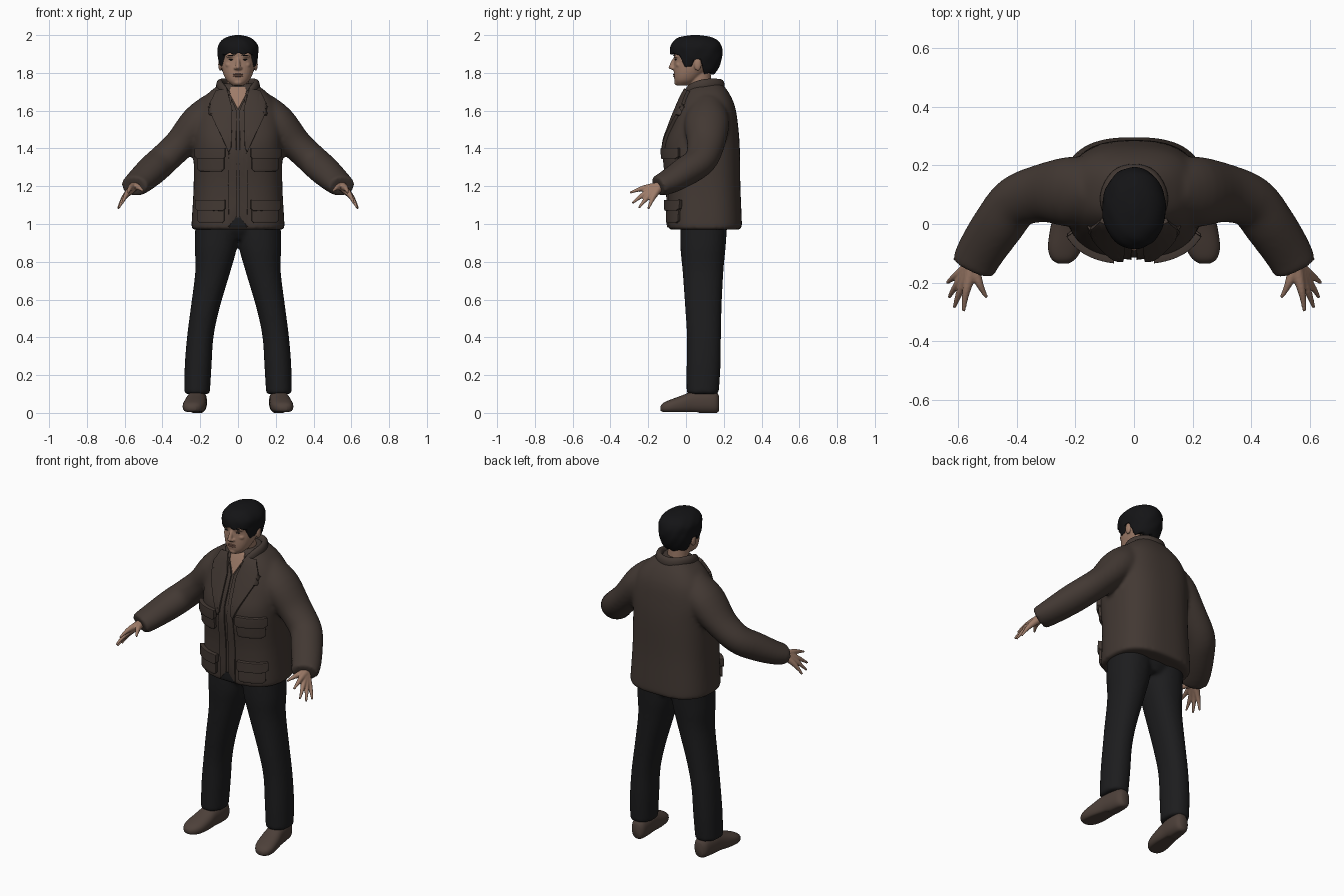
import bpy, bmesh, math
from mathutils import Vector, Matrix

cube = bpy.data.objects.get("Cube")
if cube:
    bpy.data.objects.remove(cube, do_unlink=True)

X, Y, Z = Vector((1, 0, 0)), Vector((0, 1, 0)), Vector((0, 0, 1))
SIDES = (1, -1)


def material(name, *rgb):
    mat = bpy.data.materials.new(name)
    mat.use_nodes = True
    mat.diffuse_color = (*rgb, 1)
    shader = mat.node_tree.nodes["Principled BSDF"]
    shader.inputs["Base Color"].default_value = (*rgb, 1)
    shader.inputs["Roughness"].default_value = 0.8
    return mat


brown = material("jacket brown", .055, .04, .033)
black = material("trouser black", .012, .012, .013)
hair_black = material("hair black", .007, .007, .008)
skin = material("skin", .34, .2, .14)
lip = material("lip", .22, .11, .08)
leather = material("shoe leather", .075, .052, .042)


def finish(bm, name, mat, voxel=0, smooth=0):
    """Turn a bmesh into an object, optionally fusing overlapping forms."""
    bmesh.ops.recalc_face_normals(bm, faces=bm.faces)
    mesh = bpy.data.meshes.new(name)
    bm.to_mesh(mesh)
    bm.free()
    mesh.materials.append(mat)
    mesh.polygons.foreach_set("use_smooth", [True] * len(mesh.polygons))
    obj = bpy.data.objects.new(name, mesh)
    bpy.context.collection.objects.link(obj)
    if voxel:
        fuse = obj.modifiers.new("fuse", 'REMESH')
        fuse.mode, fuse.voxel_size, fuse.use_smooth_shade = 'VOXEL', voxel, True
    if smooth:
        soft = obj.modifiers.new("soften", 'SMOOTH')
        soft.factor, soft.iterations = .5, smooth
    return obj


def spline(rows, steps):
    """Catmull-Rom interpolation through rows of numbers."""
    rows = [Vector(r) for r in rows]
    out = []
    for i in range(len(rows) - 1):
        a, b, c, d = (rows[min(max(k, 0), len(rows) - 1)] for k in range(i - 1, i + 3))
        for s in range(steps):
            t = s / steps
            out.append(b + (c - a) * (t / 2) + (a * 2 - b * 5 + c * 4 - d) * (t * t / 2)
                       + (b * 3 - a - c * 3 + d) * (t ** 3 / 2))
    return out + [rows[-1]]


def loft(bm, rows, axes=None, power=2, side=1, steps=4, n=32):
    """Skin rounded sections (x, y, z, half width, half depth) along a path."""
    rows = spline(rows, steps)
    rings = []
    for i, (x, y, z, a, b) in enumerate(rows):
        if axes:
            u, v = axes
        else:
            tangent = (rows[min(i + 1, len(rows) - 1)] - rows[max(i - 1, 0)]).to_3d()
            tangent = Vector(tangent[:3]).normalized()
            u = tangent.cross(Z).normalized()
            v = u.cross(tangent)
        ring = []
        for k in range(n):
            c, s = math.cos(math.tau * k / n), math.sin(math.tau * k / n)
            p = Vector((x, y, z)) + u * (a * math.copysign(abs(c) ** (2 / power), c)) \
                + v * (b * math.copysign(abs(s) ** (2 / power), s))
            ring.append(bm.verts.new((p.x * side, p.y, p.z)))
        rings.append(ring)
    for low, high in zip(rings, rings[1:]):
        for k in range(n):
            bm.faces.new((low[k - 1], low[k], high[k], high[k - 1]))
    bm.faces.new(rings[0])
    bm.faces.new(rings[-1])


def ball(bm, centre, size):
    bmesh.ops.create_uvsphere(bm, u_segments=20, v_segments=12, radius=1,
                              matrix=Matrix.Translation(centre) @ Matrix.Diagonal((*size, 1)))


# Jacket body and sleeves, fused
bm = bmesh.new()
loft(bm, [(0, .1, .97, .243, .192), (0, .1, 1, .246, .196), (0, .095, 1.2, .235, .193),
          (0, .085, 1.4, .235, .2), (0, .098, 1.52, .235, .178), (0, .11, 1.62, .21, .15),
          (0, .11, 1.69, .16, .12), (0, .105, 1.745, .09, .085)], (X, Y), power=2.6, n=48)
for side in SIDES:
    loft(bm, [(.12, .115, 1.6, .1, .1), (.21, .11, 1.53, .12, .1), (.31, .105, 1.42, .1, .083),
              (.4, .075, 1.335, .09, .08), (.46, 0, 1.28, .088, .078),
              (.52, -.09, 1.225, .082, .066), (.55, -.15, 1.2, .076, .055)], side=side)
jacket = finish(bm, "jacket", brown, .011, 8)


def patch(name, outline, mat, thick, side=1):
    """Lay a shaped panel onto the front of the jacket."""
    bm = bmesh.new()
    bm.faces.new([bm.verts.new((x * side, -.5, z)) for x, z in outline])
    bmesh.ops.triangulate(bm, faces=bm.faces)
    bmesh.ops.subdivide_edges(bm, edges=bm.edges, cuts=7, use_grid_fill=True)
    obj = finish(bm, name, mat)
    wrap = obj.modifiers.new("wrap", 'SHRINKWRAP')
    wrap.target, wrap.wrap_method = jacket, 'PROJECT'
    wrap.use_project_y, wrap.use_positive_direction = True, True
    shell = obj.modifiers.new("thickness", 'SOLIDIFY')
    shell.thickness, shell.offset = thick, 0
    edge = obj.modifiers.new("soft edge", 'BEVEL')
    edge.width, edge.segments, edge.limit_method = thick / 5, 2, 'ANGLE'
    edge.angle_limit = math.radians(50)


def box(left, right, low, high, round_by=.012):
    r = round_by
    return [(left + r, low), (right - r, low), (right, low + r), (right, high),
            (left, high), (left, low + r)]


# Jacket front details
patch("neck_opening", [(0, 1.605), (.045, 1.69), (.04, 1.725), (-.04, 1.725), (-.045, 1.69)],
      skin, .009)
patch("hem_opening", [(-.045, .982), (.045, .982), (.03, 1.035), (-.03, 1.035)], black, .009)
for side, label in zip(SIDES, ("left", "right")):
    patch(label + "_placket", [(.008, 1.04), (.05, .985), (.048, 1.58), (.035, 1.66), (.008, 1.6)],
          brown, .016, side)
    patch(label + "_lapel", [(.035, 1.4), (.05, 1.38), (.137, 1.57), (.122, 1.6), (.145, 1.63),
                             (.11, 1.7), (.055, 1.71), (.03, 1.6)], brown, .034, side)
    for part, base in (("chest", 1.28), ("lower", 1.005)):
        patch(f"{label}_{part}_pocket", box(.072, .205, base, base + .11), brown, .028, side)
        patch(f"{label}_{part}_flap", box(.066, .21, base + .065, base + .122), brown, .046, side)

# Collar wrapped around the neck
bm = bmesh.new()
half = [(.05, -.01, 1.675, .012, .02), (.085, .035, 1.715, .018, .03),
        (.095, .1, 1.735, .02, .032), (.06, .165, 1.735, .02, .034)]
loft(bm, half + [(0, .185, 1.73, .02, .036)] + [(-r[0], *r[1:]) for r in half[::-1]], n=20)
finish(bm, "collar", brown)

# Trousers
bm = bmesh.new()
for side in SIDES:
    loft(bm, [(.217, .088, .1, .068, .085), (.211, .093, .25, .071, .09), (.2, .095, .4, .07, .09),
              (.175, .092, .55, .076, .096), (.133, .09, .75, .093, .108),
              (.117, .09, .88, .112, .12), (.11, .095, 1.02, .115, .125)],
         (X, Y), power=2.2, side=side)
loft(bm, [(0, .1, .92, .1, .09), (0, .095, .97, .17, .12), (0, .095, 1.02, .2, .12)], (X, Y))
finish(bm, "trousers", black, .011, 4)

# Shoes with flattened soles
for side, label in zip(SIDES, ("left", "right")):
    bm = bmesh.new()
    loft(bm, [(.208, .175, .05, .025, .04), (.21, .155, .056, .042, .058), (.214, .1, .058, .05, .062),
              (.22, .04, .056, .053, .06), (.227, -.02, .044, .059, .049),
              (.235, -.08, .034, .058, .037), (.24, -.118, .028, .042, .026),
              (.241, -.135, .024, .018, .012)], (X, Z), power=2.4, side=side)
    for v in bm.verts:
        v.co.z = max(v.co.z, .006 if v.co.y < .06 else 0)
    finish(bm, label + "_shoe", leather)

# Hands: each finger runs from the wrist through its knuckle to its tip
tips = [(.502, -.25, 1.175), (.58, -.297, 1.165), (.612, -.285, 1.11),
        (.63, -.25, 1.085), (.636, -.2, 1.08)]
wrist = Vector((.55, -.14, 1.2))
for side, label in zip(SIDES, ("left", "right")):
    bm = bmesh.new()
    for i, tip in enumerate(map(Vector, tips)):
        knuckle = wrist.lerp(tip, .5) + Vector((.004, 0, .008))
        bend = wrist.lerp(tip, .8) + Vector((.003, 0, .005))
        loft(bm, [(*wrist, .026, .024), (*knuckle, .015, .016), (*bend, .0095, .0095),
                  (*tip, .006, .006)], side=side, n=12)
    finish(bm, label + "_hand", skin, .0045, 3)

# Head and face, fused
bm = bmesh.new()
loft(bm, [(0, -.012, 1.733, .03, .038), (0, 0, 1.757, .058, .06), (0, .016, 1.79, .076, .08),
          (0, .035, 1.83, .088, .099), (0, .045, 1.87, .092, .107), (0, .05, 1.91, .095, .115),
          (0, .05, 1.96, .08, .1), (0, .05, 1.985, .04, .05)], (X, Y), power=2.2)
loft(bm, [(0, .085, 1.6, .07, .06), (0, .078, 1.7, .058, .058), (0, .065, 1.8, .06, .066)], (X, Y))
loft(bm, [(0, -.056, 1.878, .009, .012), (0, -.07, 1.85, .011, .014),
          (0, -.076, 1.826, .014, .012), (0, -.066, 1.816, .014, .008)], (X, Y), n=16)
ball(bm, (0, -.083, 1.83), (.011, .01, .01))
ball(bm, (0, -.045, 1.75), (.025, .018, .016))
for side in SIDES:
    ball(bm, (side * .013, -.068, 1.825), (.009, .012, .008))
    ball(bm, (side * .036, -.05, 1.888), (.028, .016, .008))
    ball(bm, (side * .045, -.034, 1.842), (.022, .02, .016))
    ball(bm, (side * .094, .062, 1.845), (.011, .02, .034))
finish(bm, "head", skin, .0045, 3)

bm = bmesh.new()
for height in (1.783, 1.792):
    ball(bm, (0, -.061, height), (.026, .008, .0045))
finish(bm, "lips", lip)
bm = bmesh.new()
for side in SIDES:
    ball(bm, (side * .036, -.054, 1.87), (.014, .006, .0035))
    ball(bm, (side * .037, -.06, 1.893), (.021, .008, .003))
finish(bm, "eyes_and_brows", hair_black)


# Hair cap trimmed along a hairline that dips for sideburns and nape
def hairline(x, y):
    points = [(-.2, 1.905), (-.035, 1.9), (-.005, 1.835), (.03, 1.835), (.045, 1.868),
              (.08, 1.868), (.095, 1.8), (.3, 1.785)]
    for (y0, z0), (y1, z1) in zip(points, points[1:]):
        if y <= y1:
            z = z0 + (z1 - z0) * (y - y0) / (y1 - y0)
            return z + .005 * math.sin(x * 130 + 1)
    return z1


bm = bmesh.new()
loft(bm, [(0, .06, 1.775, .07, .08), (0, .057, 1.82, .092, .113), (0, .055, 1.86, .102, .131),
          (0, .054, 1.9, .107, .138), (0, .053, 1.94, .106, .136), (0, .052, 1.97, .088, .117),
          (0, .05, 1.99, .058, .082), (0, .05, 2, .015, .02)], (X, Y), steps=8, n=80, power=2.1)
for v in bm.verts:
    x, y, z = v.co
    wave = 1 + .014 * math.sin(y * 70 + x * 30) * math.sin(z * 60 + x * 45)
    v.co = (x * wave, .05 + (y - .05) * wave, max(z, hairline(x, y)))
finish(bm, "hair", hair_black)
